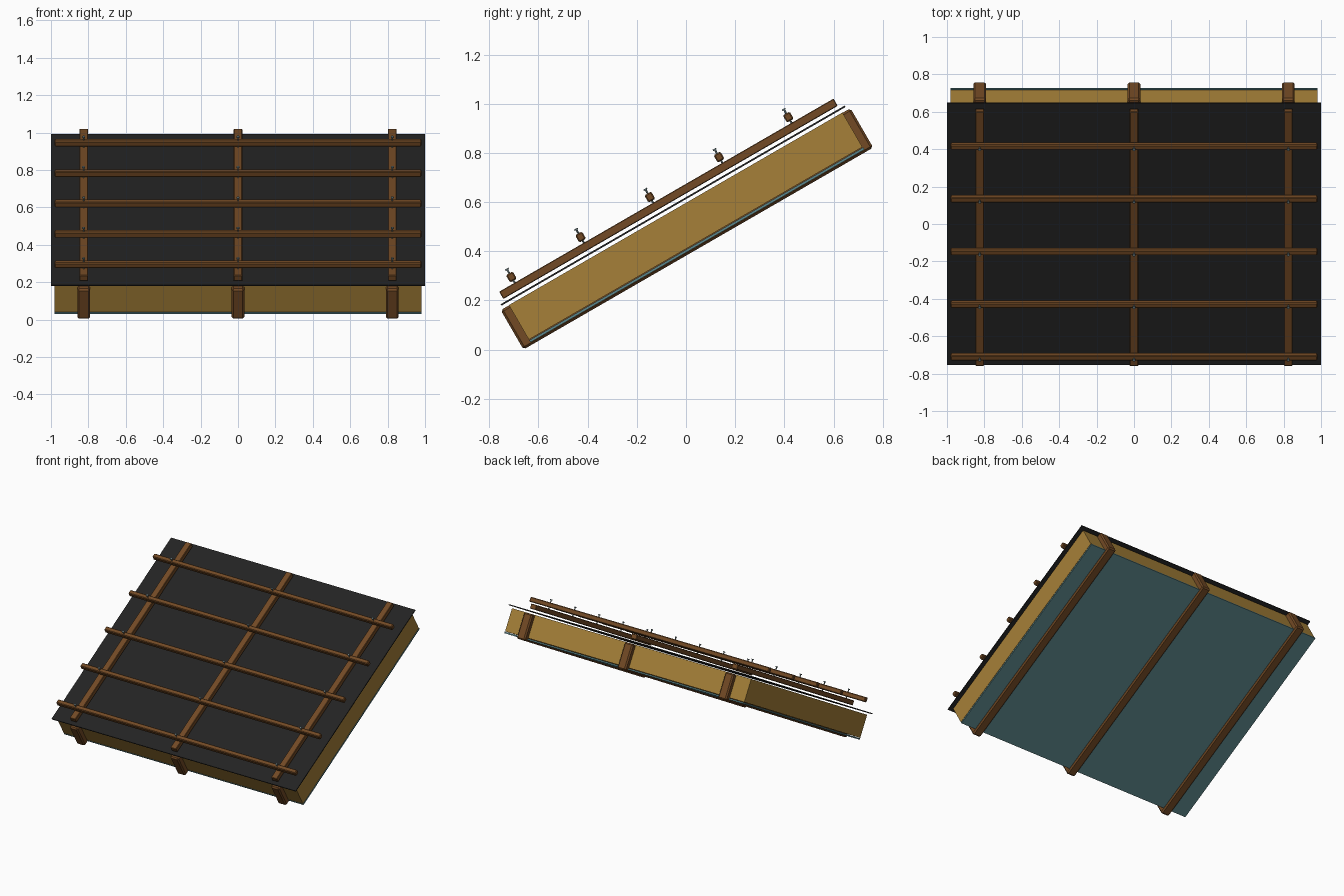
import bpy
import math
from mathutils import Matrix, Vector

if "Cube" in bpy.data.objects:
    bpy.data.objects.remove(bpy.data.objects["Cube"])

# Everything is laid out flat (x, along slope, height) then pitched by 30 degrees
PITCH = Matrix.Rotation(math.radians(30), 4, 'X')


def material(name, rgb):
    m = bpy.data.materials.new(name)
    m.diffuse_color = (*rgb, 1.0)
    m.use_nodes = True
    m.node_tree.nodes["Principled BSDF"].inputs["Base Color"].default_value = m.diffuse_color
    return m


WOOD = material("brown wood", (0.17, 0.068, 0.018))
TAN = material("tan insulation", (0.38, 0.215, 0.04))
TEAL = material("teal vapour sheet", (0.105, 0.24, 0.26))
BLACK = material("black membrane", (0.017, 0.017, 0.017))
STEEL = material("grey steel", (0.14, 0.2, 0.21))


def finish(obj, name, mat):
    obj.name = name
    obj.data.materials.append(mat)


def box(name, mat, x, u, v, bevel=0.0):
    """Box from (min, max) ranges across, along and above the slope."""
    lo, hi = Vector((x[0], u[0], v[0])), Vector((x[1], u[1], v[1]))
    bpy.ops.mesh.primitive_cube_add(size=1)
    obj = bpy.context.object
    size = hi - lo
    obj.data.transform(PITCH @ Matrix.Translation((lo + hi) / 2)
                       @ Matrix.Diagonal((*size, 1)))
    finish(obj, name, mat)
    if bevel:
        mod = obj.modifiers.new("soft_edges", 'BEVEL')
        mod.width = bevel
        mod.segments = 1
    return obj


def pin(name, x, u, v0, v1, radius):
    """Short steel cylinder standing square to the slope."""
    bpy.ops.mesh.primitive_cylinder_add(vertices=12, radius=radius, depth=v1 - v0)
    obj = bpy.context.object
    obj.data.transform(PITCH @ Matrix.Translation((x, u, (v0 + v1) / 2)))
    finish(obj, name, STEEL)
    bpy.ops.object.shade_smooth_by_angle()


# Sheet layers
box("vapour_sheet", TEAL, (-0.98, 0.98), (-0.533, 1.036), (0.342, 0.352))
box("insulation", TAN, (-0.98, 0.98), (-0.533, 1.033), (0.355, 0.517))
box("roof_membrane", BLACK, (-1, 1), (-0.56, 1.055), (0.53, 0.537))

# Rafters and the counter battens above them
RAFTER_X = (-0.825, 0, 0.825)
for x in RAFTER_X:
    box("rafter", WOOD, (x - 0.034, x + 0.034), (-0.572, 1.07), (0.331, 0.516), 0.009)
    box("counter_batten", WOOD, (x - 0.023, x + 0.023), (-0.54, 1.03), (0.55, 0.584), 0.003)

# Cross battens with a nail at every crossing
for i in range(5):
    u = -0.467 + 0.325 * i
    box("cross_batten", WOOD, (-0.98, 0.98), (u - 0.016, u + 0.016), (0.594, 0.628), 0.005)
    for x in RAFTER_X:
        pin("nail_shank", x, u, 0.56, 0.646, 0.004)
        pin("nail_head", x, u, 0.644, 0.65, 0.008)
